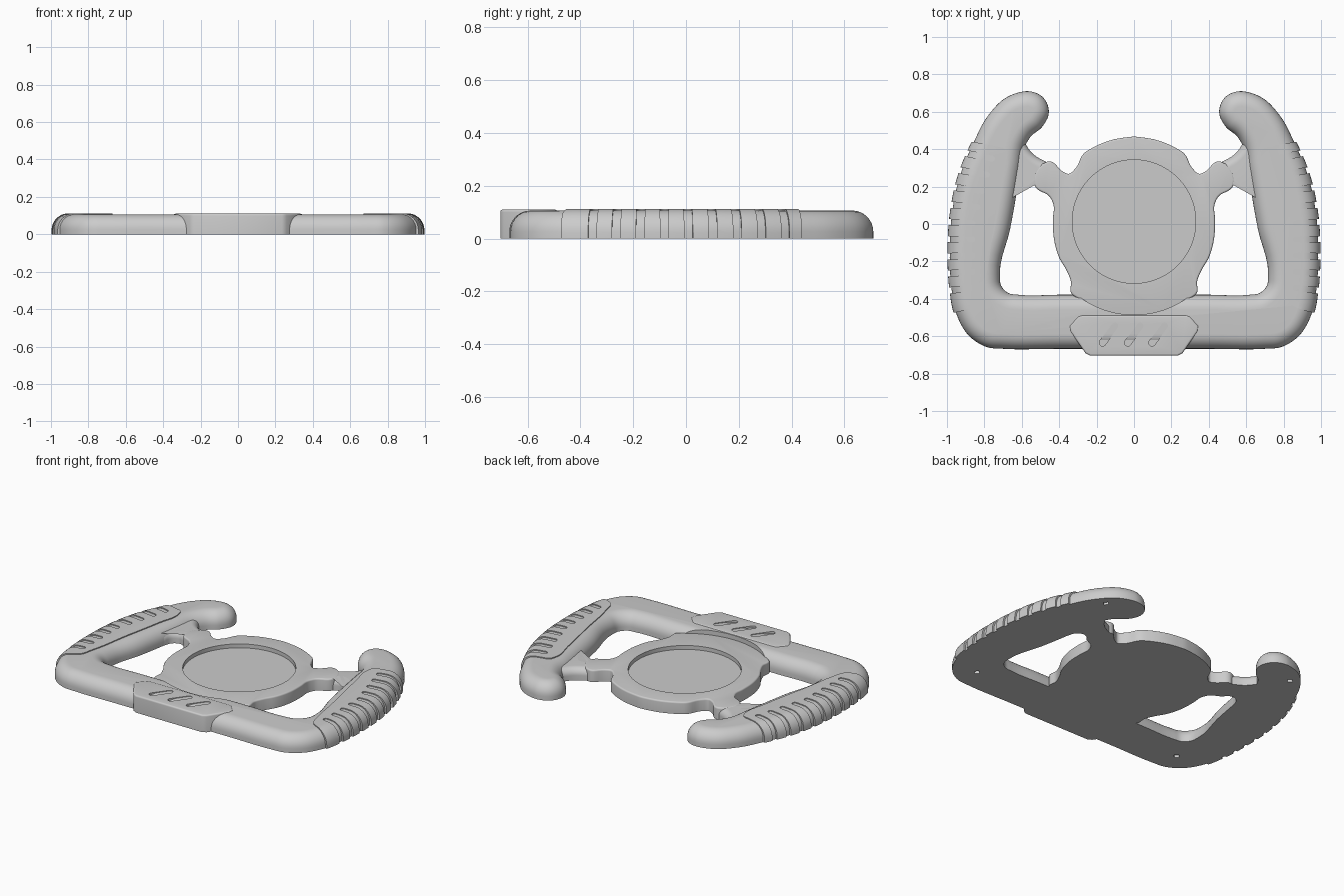
import bpy, bmesh, math
from mathutils import Vector

if "Cube" in bpy.data.objects:
    bpy.data.objects.remove(bpy.data.objects["Cube"])

# One plain grey for the whole wheel
grey = bpy.data.materials.new("plain_grey")
colour = (0.6, 0.6, 0.6, 1)
grey.diffuse_color = colour
grey.use_nodes = True
grey.node_tree.nodes["Principled BSDF"].inputs["Base Color"].default_value = colour


def mirrored(half):
    """Close a right-hand half outline with its mirror image."""
    return half + [(-x, y) for x, y in reversed(half) if x > 0]


def smooth(points, steps=5):
    """Smooth closed curve through the points, without overshoot."""
    p = [Vector(q) for q in points]
    n = len(p)
    tangents = []
    for i in range(n):
        a, b = p[i] - p[i - 1], p[(i + 1) % n] - p[i]
        tangents.append((a / a.length_squared + b / b.length_squared).normalized())
    out = []
    for i in range(n):
        j = (i + 1) % n
        span = (p[j] - p[i]).length
        for k in range(steps):
            t = k / steps
            h = t * t * (3 - 2 * t)
            out.append(p[i] * (1 - h) + p[j] * h
                       + tangents[i] * span * t * (1 - t) ** 2
                       - tangents[j] * span * t * t * (1 - t))
    return out


def offset(points, d):
    """Move a counter-clockwise outline inwards by d."""
    out = []
    for i, q in enumerate(points):
        a = (q - points[i - 1]).normalized()
        b = (points[(i + 1) % len(points)] - q).normalized()
        m, n = Vector((-a.y, a.x)), Vector((-b.y, b.x))
        out.append(q + (m + n) * d / max(1 + m.dot(n), 0.3))
    return out


def slab(name, outline, top, radius=0, base=0, steps=8):
    """Flat-bottomed solid with a rounded upper edge, from a counter-clockwise outline."""
    pts = [Vector(q) for q in outline]
    levels = [(0, base)]
    if radius:
        for k in range(steps + 1):
            a = math.pi / 2 * k / steps
            levels.append((radius * (1 - math.cos(a)), top - radius * (1 - math.sin(a))))
    else:
        levels.append((0, top))
    bm = bmesh.new()
    rings = [[bm.verts.new((q.x, q.y, z)) for q in offset(pts, d)] for d, z in levels]
    bm.faces.new(rings[0][::-1])
    bm.faces.new(rings[-1])
    for low, high in zip(rings, rings[1:]):
        for i in range(len(pts)):
            bm.faces.new((low[i - 1], low[i], high[i], high[i - 1]))
    mesh = bpy.data.meshes.new(name)
    bm.to_mesh(mesh)
    bm.free()
    mesh.materials.append(grey)
    obj = bpy.data.objects.new(name, mesh)
    bpy.context.collection.objects.link(obj)
    return obj


def combine(obj, cutters, operation="DIFFERENCE"):
    """Apply booleans one by one, with a second solver in reserve."""
    for cutter in cutters:
        mod = obj.modifiers.new("cut", "BOOLEAN")
        mod.object, mod.operation = cutter, operation
        for solver in ("MANIFOLD", "EXACT"):
            mod.solver = solver
            graph = bpy.context.evaluated_depsgraph_get()
            mesh = bpy.data.meshes.new_from_object(obj.evaluated_get(graph))
            if len(mesh.polygons):
                break
        obj.modifiers.clear()
        if len(mesh.polygons):
            obj.data = mesh
        bpy.data.objects.remove(cutter)


def arc(radius, start, end, count, cy=0.01):
    angles = [math.radians(start + (end - start) * i / count) for i in range(count + 1)]
    return [(radius * math.cos(a), cy + radius * math.sin(a)) for a in angles]


def disc(x, y, radius, sides):
    return [(x + px, y + py) for px, py in arc(radius, 0, 360, sides, 0)[:-1]]


def capsule(start, end, radius):
    """Rounded slot outline between two points."""
    a, b = Vector(start), Vector(end)
    turn = math.degrees(math.atan2(b.y - a.y, b.x - a.x))
    return [Vector(q) + b for q in arc(radius, turn - 90, turn + 90, 8, 0)] + \
           [Vector(q) + a for q in arc(radius, turn + 90, turn + 270, 8, 0)]


def flip(points, side):
    """Keep the outline counter-clockwise on either side."""
    return points if side > 0 else [(-q[0], q[1]) for q in reversed(points)]


# Rim: bottom bar, side handles and horns
rim_outline = smooth(mirrored([
    (0, -.667), (.4, -.667), (.7, -.667),
    (.78, -.66), (.88, -.6), (.95, -.48), (.975, -.35), (.985, -.14), (.97, .08),
    (.93, .26), (.86, .43), (.78, .58), (.685, .675), (.613, .704), (.565, .71),
    (.487, .678), (.455, .6), (.495, .515), (.55, .47), (.585, .41), (.605, .3),
    (.625, .18), (.663, -.03), (.717, -.27), (.71, -.33), (.67, -.37), (.62, -.378),
    (.4, -.378), (0, -.378)]))
rim = slab("rim", rim_outline, .106, .08)
cutters = [slab("hub_cutter", disc(0, .01, .495, 96), .2, base=-.1)]
for side in (1, -1):
    for x, y in ((.7, .58), (.76, -.52)):
        cutters.append(slab("screw_cutter", disc(side * x, y, .02, 4), .03, base=-.02))
combine(rim, cutters)

# Hub with collars for the arms and a round recess
hub_half = [(0, -.495)] + arc(.505, -84, -48, 5) + [
    (.337, -.31), (.36, -.25), (.4, -.18), (.428, -.08), (.433, .03), (.43, .1),
    (.45, .145), (.525, .195), (.533, .21), (.465, .333), (.45, .335),
    (.38, .28), (.35, .268), (.315, .295)] + arc(.455, 54, 84, 4) + [(0, .467)]
hub = slab("hub", smooth(mirrored(hub_half)), .077, .01, steps=4)
combine(hub, [slab("recess_cutter", disc(0, .013, .33, 96), .2, base=.052)])

# Grip shells with finger slots, and the rounded arms
grip_plan = [(1.1, .46), (.87, .44), (.74, .415), (.69, .4), (.675, .36), (.7, .2),
             (.76, -.1), (.805, -.34), (.83, -.42), (.89, -.455), (1.1, -.47)]
arm_plan = [(.5, .19), (.53, .207), (.575, .22), (.61, .2), (.635, .14), (.69, .08),
            (.74, .2), (.74, .4), (.68, .5), (.6, .49), (.575, .42), (.54, .375),
            (.47, .333), (.44, .32)]
for side, label in ((1, "left"), (-1, "right")):
    grip = slab(label + "_grip", offset(rim_outline, -.012), .112, .09)
    plan = smooth(flip(grip_plan, side))
    combine(grip, [slab("grip_cutter", plan, .3, base=-.1)], "INTERSECT")
    slots = []
    for k in range(9):
        y = .35 - .0865 * k
        inner = .865 - .3 * max(0, y)
        slope = .45 * (y + .1)
        ends = [(side * inner, y), (side * 1.1, y + slope * (1.1 - inner))]
        slots.append(slab("slot_cutter", capsule(*ends, .016), .3, base=-.1))
    combine(grip, slots)
    slab(label + "_arm", smooth(flip(arm_plan, side)), .075, .045)

# Bottom plate with three slanted slots
plate = slab("bottom_plate", mirrored([
    (0, -.704), (.235, -.704), (.26, -.69), (.34, -.575), (.345, -.545),
    (.3, -.495), (.28, -.488), (0, -.488)]), .11, .01, steps=4)
combine(plate, [slab("mark_cutter", capsule((x - .033, -.635), (x + .033, -.545), .018),
                     .2, base=.098) for x in (-.135, 0, .13)])

# Smooth the rounded surfaces and keep the creases
bpy.ops.object.select_all(action="DESELECT")
for obj in bpy.context.collection.objects:
    if obj.type == "MESH":
        obj.select_set(True)
        bpy.context.view_layer.objects.active = obj
bpy.ops.object.shade_smooth_by_angle(angle=math.radians(32))
